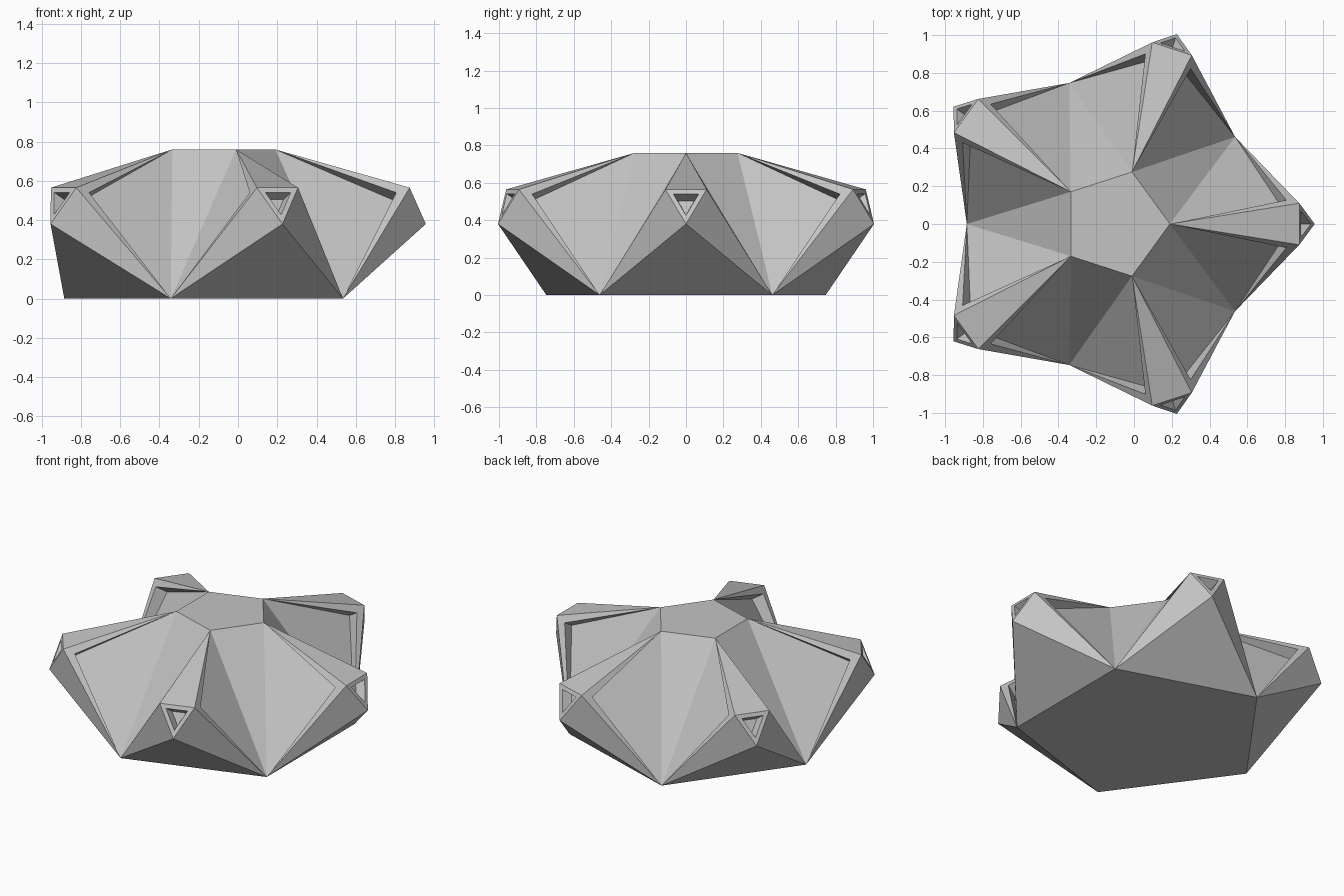
import bpy, bmesh
from math import radians
from mathutils import Vector, Matrix

cube = bpy.data.objects.get("Cube")
if cube:
    bpy.data.objects.remove(cube, do_unlink=True)

CENTRE = Vector((-0.1, 0, 0))
ARMS = 5
STEP = radians(360 / ARMS)

grey = bpy.data.materials.new("plain grey")
grey.use_nodes = True
grey.diffuse_color = (0.55, 0.55, 0.55, 1)
grey.node_tree.nodes["Principled BSDF"].inputs["Base Color"].default_value = grey.diffuse_color

bm = bmesh.new()


def turn(point, k):
    return Matrix.Rotation(STEP * k, 3, 'Z') @ point


def face(points, k=0):
    return bm.faces.new([bm.verts.new(CENTRE + turn(p, k)) for p in points])


def flip(p):
    return Vector((p.x, -p.y, p.z))


# Key points of one arm, which points along +x
crown = Vector((0.29, 0, 0.76))
tip = Vector((1.057, 0, 0.38))
shoulder = Vector((0.975, 0.11, 0.565))
foot = turn(Vector((0.785, 0, 0)), 0.5)

# Recessed side panel: rim corner lies in the side plane, pocket corner below it
side_normal = (foot - crown).cross(shoulder - crown).normalized()
if side_normal.y < 0:
    side_normal.negate()
rim = shoulder + 0.075 * ((crown + foot) / 2 - shoulder).normalized()
pocket = rim - 0.085 * side_normal

# Triangular socket in the end of the arm
end_outer = [shoulder, flip(shoulder), tip]
end_mid = sum(end_outer, Vector()) / 3
end_normal = (end_outer[1] - end_outer[0]).cross(tip - end_outer[0]).normalized()
if end_normal.x < 0:
    end_normal.negate()
end_rim = [end_mid.lerp(p, 0.62) for p in end_outer]
end_floor = [end_mid.lerp(p, 0.4) - 0.06 * end_normal for p in end_outer]

for k in range(ARMS):
    # Top ridge and underside of the arm
    face([crown, flip(shoulder), shoulder], k)
    face([tip, flip(foot), foot], k)
    # Both flanks with their recessed panels
    for side in (lambda p: p, flip):
        t, a, u, r, v, p = [side(q) for q in (crown, foot, shoulder, rim, pocket, tip)]
        for tri in ((a, u, p), (t, u, r), (u, a, r), (t, r, v), (r, a, v), (t, v, a)):
            face(tri, k)
    # End socket
    for i in range(3):
        j = (i + 1) % 3
        face([end_outer[i], end_outer[j], end_rim[j], end_rim[i]], k)
        face([end_rim[i], end_rim[j], end_floor[j], end_floor[i]], k)
    face(end_floor, k)
    # Sloping facet between this arm and the next
    face([crown, foot, turn(crown, 1)], k)

# Flat crown and base
face([turn(crown, k) for k in range(ARMS)])
face([turn(foot, k) for k in range(ARMS)])

bmesh.ops.remove_doubles(bm, verts=bm.verts, dist=0.0005)
bmesh.ops.recalc_face_normals(bm, faces=bm.faces)

mesh = bpy.data.meshes.new("star_body")
bm.to_mesh(mesh)
bm.free()
mesh.materials.append(grey)
star = bpy.data.objects.new("star_body", mesh)
bpy.context.collection.objects.link(star)
